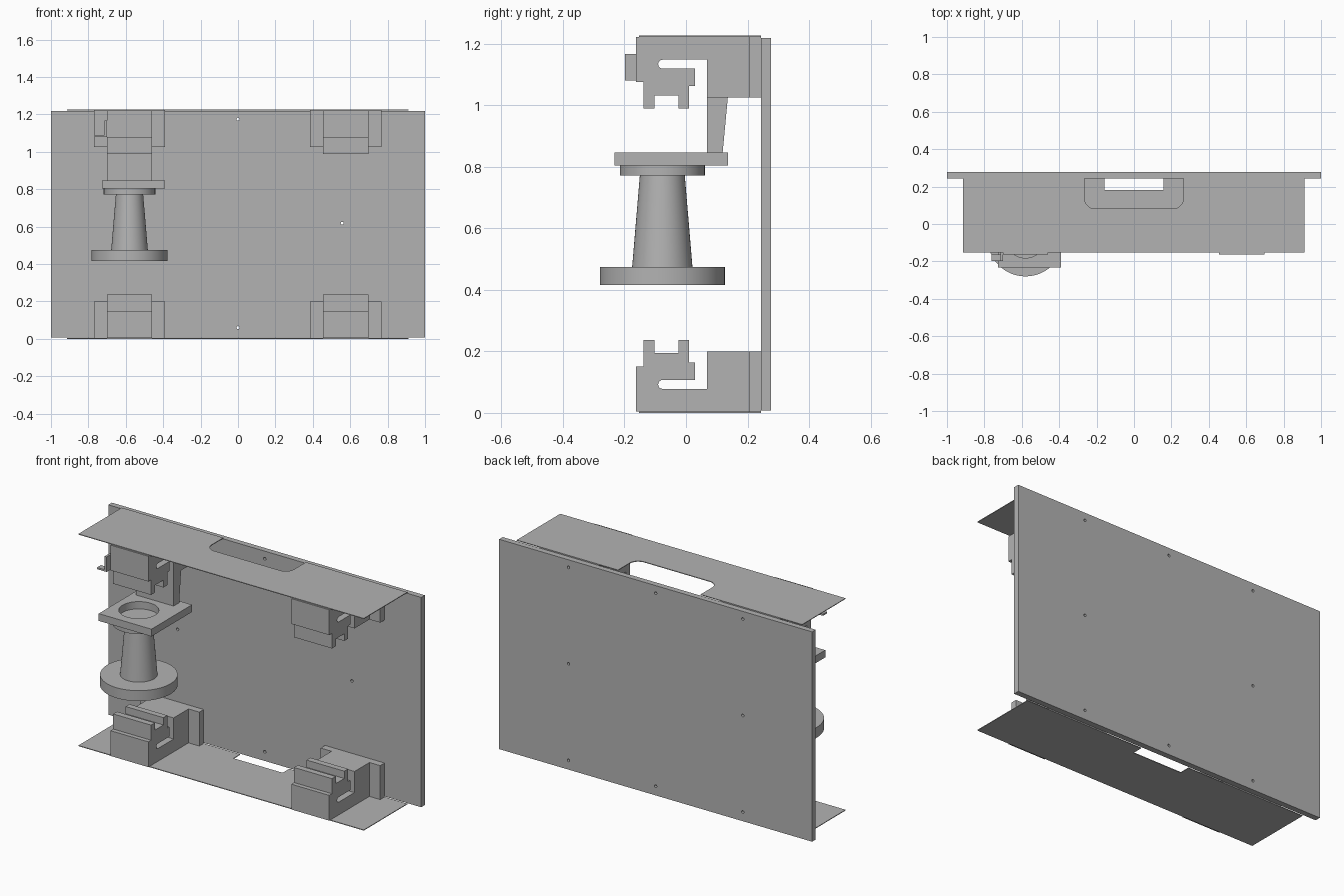
import bpy, bmesh, math
from mathutils import Matrix, Vector

cube = bpy.data.objects.get("Cube")
if cube:
    bpy.data.objects.remove(cube, do_unlink=True)

grey = bpy.data.materials.new("plain grey")
grey.use_nodes = True
grey.diffuse_color = (0.45, 0.45, 0.45, 1)
grey.node_tree.nodes["Principled BSDF"].inputs["Base Color"].default_value = grey.diffuse_color

HEIGHT = 1.226
SHEET = 0.004
BACK = 0.244          # where the sheets and brackets meet the panel
SPOOL = (-0.58, -0.077)


def finish(name, bm):
    bmesh.ops.recalc_face_normals(bm, faces=bm.faces)
    mesh = bpy.data.meshes.new(name)
    bm.to_mesh(mesh)
    bm.free()
    obj = bpy.data.objects.new(name, mesh)
    bpy.context.collection.objects.link(obj)
    mesh.materials.append(grey)
    return obj


def add_box(bm, x, y, z):
    lo, hi = Vector((x[0], y[0], z[0])), Vector((x[1], y[1], z[1]))
    size = hi - lo
    bmesh.ops.create_cube(bm, size=1, matrix=Matrix.Translation((lo + hi) / 2) @ Matrix.Diagonal((*size, 1)))


def box(name, x, y, z):
    bm = bmesh.new()
    add_box(bm, x, y, z)
    return finish(name, bm)


def add_prism(bm, points, offset):
    """Extrude a closed outline along an offset."""
    face = bm.faces.new([bm.verts.new(p) for p in points])
    moved = bmesh.ops.extrude_face_region(bm, geom=[face], use_keep_orig=True)["geom"]
    bmesh.ops.translate(bm, vec=offset, verts=[g for g in moved if isinstance(g, bmesh.types.BMVert)])


def arc(cx, cy, r, start, end, steps=8):
    angles = [math.radians(start + (end - start) * i / steps) for i in range(steps + 1)]
    return [(cx + r * math.cos(a), cy + r * math.sin(a)) for a in angles]


def cut(obj, cutter):
    cutter.hide_render = True
    mod = obj.modifiers.new("cut", "BOOLEAN")
    mod.operation = "DIFFERENCE"
    mod.solver = "EXACT"
    mod.object = cutter
    bpy.context.view_layer.update()
    mesh = bpy.data.meshes.new_from_object(obj.evaluated_get(bpy.context.evaluated_depsgraph_get()))
    obj.modifiers.clear()
    obj.data = mesh
    bpy.data.objects.remove(cutter, do_unlink=True)


# Back panel with eight screw holes
panel = box("back_panel", (-1, 1), (BACK, 0.277), (0.007, 1.219))
bm = bmesh.new()
for x in (-0.557, 0, 0.557):
    for z in (0.06, 0.618, 1.175):
        if x or z != 0.618:
            bmesh.ops.create_cone(bm, cap_ends=True, segments=16, radius1=0.008, radius2=0.008, depth=0.2,
                                  matrix=Matrix.Translation((x, 0.26, z)) @ Matrix.Rotation(math.pi / 2, 4, "X"))
cut(panel, finish("screw_hole_cutter", bm))


# Thin top and bottom sheets, notched at the rear edge
def sheet(name, z, notch):
    left, right, front = -0.913, 0.911, -0.153
    outline = [(left, front), (right, front), (right, BACK)] + notch + [(left, BACK)]
    bm = bmesh.new()
    add_prism(bm, [(x, y, z) for x, y in outline], (0, 0, SHEET))
    return finish(name, bm)


r = 0.055
round_notch = ([(0.264, BACK)] + arc(0.264 - r, 0.082 + r, r, 0, -90)
               + arc(r - 0.264, 0.082 + r, r, -90, -180) + [(-0.264, BACK)])
sheet("top_sheet", HEIGHT - SHEET, round_notch)
sheet("bottom_sheet", 0, [(0.157, BACK), (0.157, 0.183), (-0.157, 0.183), (-0.157, BACK)])

# Four slotted clamp brackets with mounting flanges
PROFILE = [(-0.163, SHEET), (-0.163, 0.15), (-0.138, 0.15), (-0.138, 0.237), (-0.103, 0.237),
           (-0.103, 0.195), (-0.025, 0.195), (-0.025, 0.237), (0.01, 0.237), (0.01, 0.163),
           (0.03, 0.163), (0.03, 0.107)]
PROFILE += arc(-0.076, 0.0925, 0.0145, 90, 270)
PROFILE += [(0.068, 0.078), (0.068, 0.2), (BACK, 0.2), (BACK, SHEET)]


def bracket(name, cx, upper):
    def height(z):
        return HEIGHT - z if upper else z
    bm = bmesh.new()
    add_prism(bm, [(cx - 0.121, y, height(z)) for y, z in PROFILE], (0.242, 0, 0))
    for side in (-1, 1):
        xs = sorted((cx + side * 0.121, cx + side * 0.19))
        add_box(bm, xs, (0.204, BACK), sorted((height(SHEET), height(0.2))))
    return finish(name, bm)


for side, cx in (("right", -0.58), ("left", 0.576)):
    bracket("lower_" + side + "_bracket", cx, False)
    bracket("upper_" + side + "_bracket", cx, True)

# Tapered hanger arm below the upper right bracket
bm = bmesh.new()
arm = [(0.068, 0.845), (0.119, 0.845), (0.136, 1.026), (0.068, 1.026)]
add_prism(bm, [(-0.701, y, z) for y, z in arm], (0.242, 0, 0))
finish("hanger_arm", bm)

# Small angled tab on the front of the same bracket
bm = bmesh.new()
add_box(bm, (-0.714, -0.701), (-0.198, -0.15), (1.08, 1.167))
add_box(bm, (-0.762, -0.701), (-0.198, -0.163), (1.08, 1.09))
finish("front_tab", bm)

# Holder plate with a round socket
holder = box("holder_plate", (-0.727, -0.39), (-0.233, 0.137), (0.804, 0.846))
bm = bmesh.new()
bmesh.ops.create_cone(bm, cap_ends=True, segments=48, radius1=0.105, radius2=0.105, depth=0.2,
                      matrix=Matrix.Translation((*SPOOL, 0.82)))
cut(holder, finish("socket_cutter", bm))

# Turned spindle: wide foot, tapered stem and collar
bm = bmesh.new()
turned = [(0, 0.415), (0.203, 0.415), (0.203, 0.475), (0.098, 0.475),
          (0.073, 0.772), (0.138, 0.772), (0.138, 0.804), (0, 0.804)]
verts = [bm.verts.new((SPOOL[0] + rad, SPOOL[1], z)) for rad, z in turned]
edges = [bm.edges.new(pair) for pair in zip(verts, verts[1:])]
bmesh.ops.spin(bm, geom=verts + edges, cent=(*SPOOL, 0), axis=(0, 0, 1), angle=math.tau, steps=64)
bmesh.ops.remove_doubles(bm, verts=bm.verts, dist=0.0005)
spindle = finish("spindle", bm)

bpy.ops.object.select_all(action="DESELECT")
for obj in (spindle, holder):
    obj.select_set(True)
bpy.context.view_layer.objects.active = spindle
bpy.ops.object.shade_smooth_by_angle(angle=math.radians(30))
